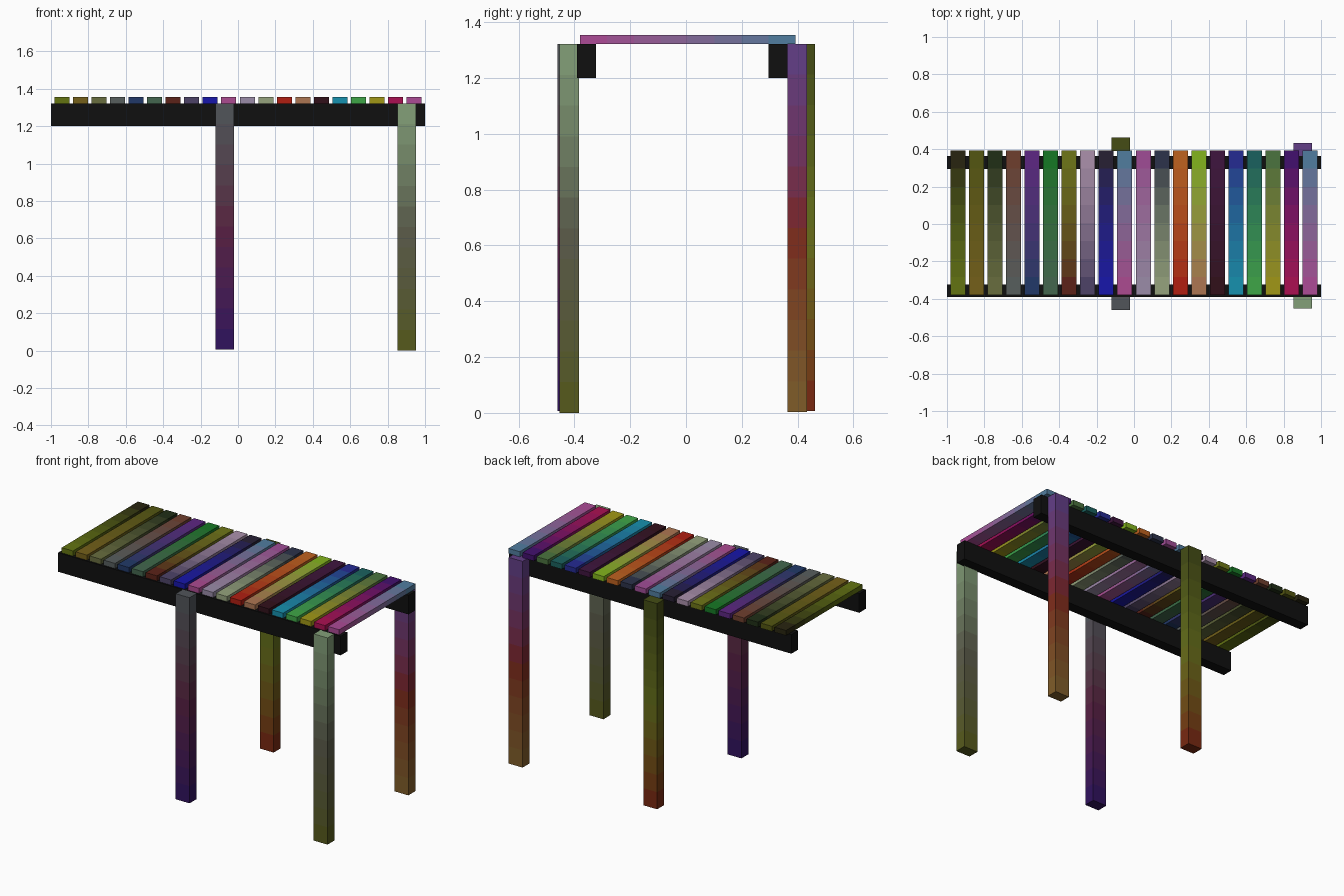
import bpy, bmesh
from mathutils import Vector

if "Cube" in bpy.data.objects:
    bpy.data.objects.remove(bpy.data.objects["Cube"])


def to_rgb(code):
    """Hex string to linear colour."""
    vals = [int(code[i:i + 2], 16) / 255 for i in (0, 2, 4)]
    return Vector([c / 12.92 if c <= 0.04045 else ((c + 0.055) / 1.055) ** 2.4 for c in vals])


def blend(stops, t):
    """Colour at t (0..1) along evenly spaced stops."""
    cols = [to_rgb(s) for s in stops]
    if len(cols) == 1:
        return cols[0]
    f = t * (len(cols) - 1)
    i = min(int(f), len(cols) - 2)
    return cols[i].lerp(cols[i + 1], f - i)


def plank(name, lo, hi, stops, axis=0, bands=1):
    """Box between two corners, painted in bands of colour along one axis."""
    lo, hi = Vector(lo), Vector(hi)
    size, mid = hi - lo, (hi + lo) / 2
    bm = bmesh.new()
    bmesh.ops.create_cube(bm, size=1)
    if bands > 1:
        along = [e for e in bm.edges
                 if abs(e.verts[0].co[axis] - e.verts[1].co[axis]) > 0.5]
        bmesh.ops.subdivide_edges(bm, edges=along, cuts=bands - 1, use_grid_fill=True)
    for f in bm.faces:
        t = f.calc_center_median()[axis] + 0.5
        f.material_index = min(int(t * bands), bands - 1)
    bmesh.ops.scale(bm, vec=size, verts=bm.verts)
    mesh = bpy.data.meshes.new(name)
    bm.to_mesh(mesh)
    bm.free()
    for b in range(bands):
        mat = bpy.data.materials.new(name + "_paint")
        mat.diffuse_color = (*blend(stops, (b + 0.5) / bands), 1)
        mat.use_nodes = True
        mat.node_tree.nodes["Principled BSDF"].inputs["Base Color"].default_value = mat.diffuse_color
        mesh.materials.append(mat)
    ob = bpy.data.objects.new(name, mesh)
    ob.location = mid
    bpy.context.collection.objects.link(ob)
    return ob


# Slats across the top: front and back colours, left to right
front = ("667711 77611a 6b7040 556060 173a66 456550 5a0f18 403860 1515b0 b04590 "
         "9a90aa 9aa880 b01010 b07055 301015 1595b0 40aa45 a59a10 b01050 b04595").split()
back = ("201510 505510 102510 703c28 602585 0f7a20 707a18 b095b0 282015 4580a0 "
        "a04595 101545 c06520 80b815 401540 251090 155a60 3f7040 301070 4580a0").split()
for i, stops in enumerate(zip(front, back)):
    x = -0.942 + i * 1.884 / 19
    plank(f"slat_{i + 1:02d}", (x - 0.04, -0.38, 1.322), (x + 0.04, 0.392, 1.355),
          stops, axis=1, bands=8)

# Long side beams under the slats
plank("front_beam", (-1, -0.39, 1.2), (1, -0.323, 1.322), ["101010"])
plank("back_beam", (-1, 0.295, 1.2), (1, 0.363, 1.322), ["101010"])

# Legs on the outside of the beams: colours bottom to top
legs = {
    "front_middle_leg": (-0.07, -0.46, -0.39, 0.007, ["2a1060", "5a2040", "50585c"]),
    "front_right_leg": (0.902, -0.453, -0.383, 0.0, ["565a12", "5c5c4c", "86a47c"]),
    "back_middle_leg": (-0.07, 0.39, 0.462, 0.007, ["7a1810", "66701a", "404814"]),
    "back_right_leg": (0.902, 0.364, 0.434, 0.003, ["80602a", "80241a", "60408c"]),
}
for name, (x, y0, y1, z, stops) in legs.items():
    plank(name, (x - 0.049, y0, z), (x + 0.049, y1, 1.322), stops, axis=2, bands=12)
